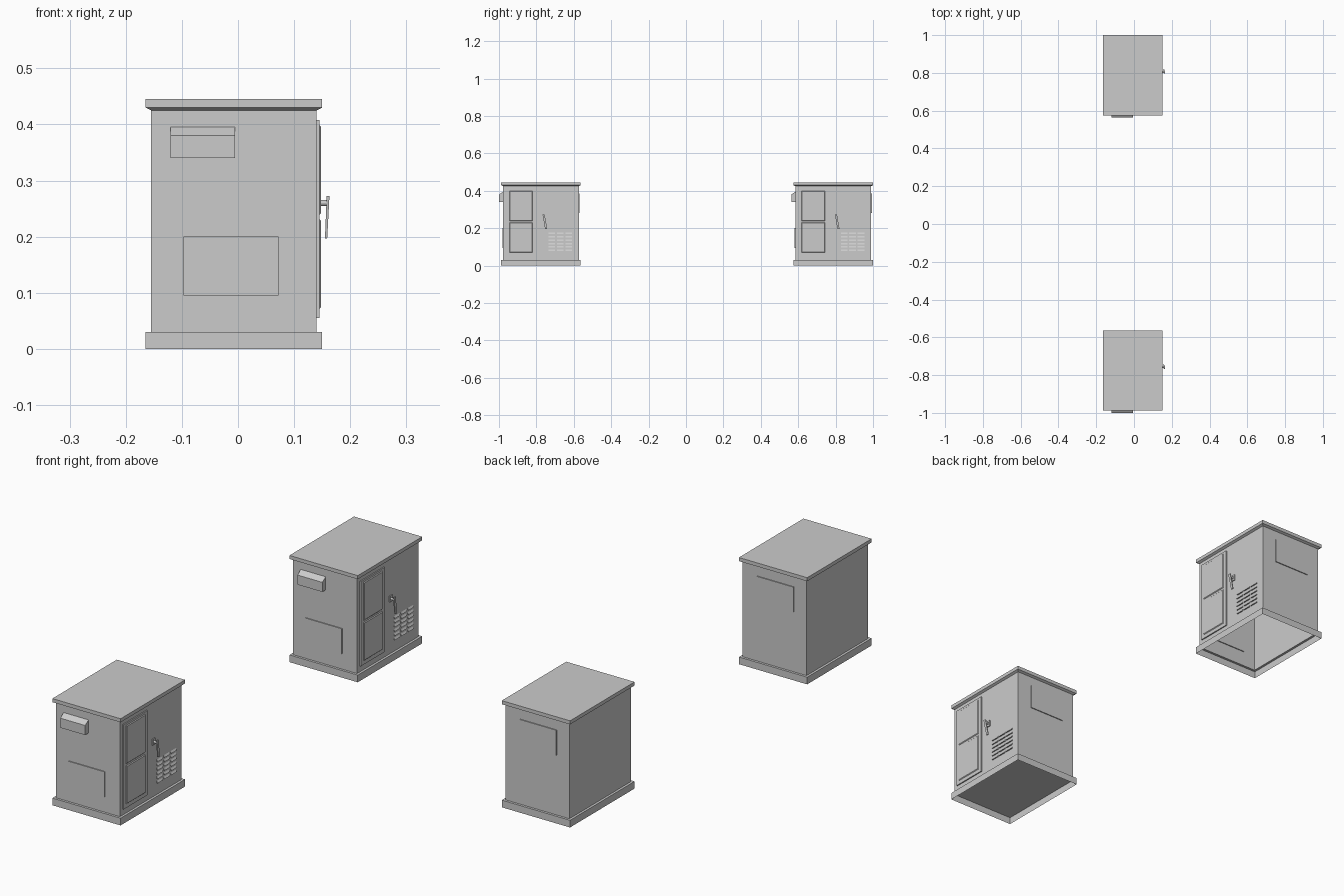
import bpy, bmesh
from mathutils import Vector, Matrix

cube = bpy.data.objects.get("Cube")
if cube:
    bpy.data.objects.remove(cube, do_unlink=True)

grey = bpy.data.materials.new("painted_grey_metal")
grey.use_nodes = True
GREY = (0.6, 0.6, 0.6, 1)
grey.diffuse_color = GREY
grey.node_tree.nodes["Principled BSDF"].inputs["Base Color"].default_value = GREY

# Outer footprint of roof and skirt, relative to each cabinet's centre
X0, X1, HALF_Y = -0.165, 0.15, 0.2125
LIP = 0.01
WALL_X, WALL_Y = X1 - LIP, HALF_Y - LIP


def finish(name, bm, centre_y, recalc=True):
    if recalc:
        bmesh.ops.recalc_face_normals(bm, faces=bm.faces)
    mesh = bpy.data.meshes.new(name)
    bm.to_mesh(mesh)
    bm.free()
    mesh.materials.append(grey)
    obj = bpy.data.objects.new(name, mesh)
    obj.location.y = centre_y
    bpy.context.collection.objects.link(obj)
    return obj


def shell(name, profile, centre_y, cap_top=False, cap_bottom=False):
    """Rectangular sheet-metal shell from (inset, height) rings, bottom to top."""
    bm = bmesh.new()
    rings = []
    for d, z in profile:
        x0, x1, y = X0 + d, X1 - d, HALF_Y - d
        rings.append([bm.verts.new((px, py, z)) for px, py in
                      ((x0, -y), (x1, -y), (x1, y), (x0, y))])
    for a, b in zip(rings, rings[1:]):
        for i in range(4):
            j = (i + 1) % 4
            bm.faces.new((a[i], a[j], b[j], b[i]))
    if cap_top:
        bm.faces.new(rings[-1])
    if cap_bottom:
        bm.faces.new(rings[0][::-1])
    return finish(name, bm, centre_y, recalc=False)


def box(name, lo, hi, centre_y, taper=0):
    """Box between two corners; taper slopes the edges of its +x face."""
    bm = bmesh.new()
    lo, hi = Vector(lo), Vector(hi)
    size, mid = hi - lo, (lo + hi) / 2
    bmesh.ops.create_cube(bm, size=1)
    for v in bm.verts:
        outer = v.co.x > 0
        v.co = mid + v.co * size
        if outer and taper:
            v.co.y += taper if v.co.y < mid.y else -taper
            v.co.z += taper if v.co.z < mid.z else -taper
    return finish(name, bm, centre_y)


def add_prism(bm, points, step):
    """Closed prism: a polygon swept along a vector."""
    near = [bm.verts.new(p) for p in points]
    far = [bm.verts.new(Vector(p) + Vector(step)) for p in points]
    bm.faces.new(near)
    bm.faces.new(far[::-1])
    for i in range(len(near)):
        j = (i + 1) % len(near)
        bm.faces.new((near[i], far[i], far[j], near[j]))


def cabinet(label, cy, floor):
    # Skirt, walls and roof
    shell(label + "_base_skirt", [(0, 0), (0, 0.03), (LIP, 0.03)], cy)
    shell(label + "_walls", [(LIP, 0.03), (LIP, 0.425)], cy, cap_bottom=floor)
    shell(label + "_roof", [(LIP, 0.425), (0, 0.43), (0, 0.445)], cy, cap_top=True)

    # Cover plates on the front and back walls
    for side, s, z in (("front", -1, 0.095), ("back", 1, 0.28)):
        y = s * WALL_Y
        box(f"{label}_{side}_cover_plate", (-0.097, y - 0.004, z),
            (0.072, y + 0.004, z + 0.105), cy)

    # Vent hood with sloping top
    bm = bmesh.new()
    y = -WALL_Y
    add_prism(bm, [(-0.12, y, 0.34), (-0.12, y - 0.022, 0.34),
                   (-0.12, y - 0.022, 0.38), (-0.12, y, 0.395)], (0.115, 0, 0))
    finish(label + "_vent_hood", bm, cy)

    # Door with two raised panels
    box(label + "_door", (WALL_X, -0.185, 0.055), (0.145, -0.028, 0.408), cy)
    for part, z in (("lower", 0.07), ("upper", 0.238)):
        box(f"{label}_door_{part}_panel", (0.144, -0.17, z),
            (0.148, -0.043, z + 0.162), cy, taper=0.004)

    # Louvres, sloping outwards towards the bottom
    bm = bmesh.new()
    for col in range(3):
        for row in range(6):
            y, z = 0.04 + col * 0.045, 0.078 + row * 0.018
            add_prism(bm, [(WALL_X, y, z), (WALL_X + 0.005, y, z),
                           (WALL_X, y, z + 0.008)], (0, 0.036, 0))
    finish(label + "_louvres", bm, cy)

    # Handle: mounting plate, spindle and hanging lever
    box(label + "_handle_plate", (WALL_X, 0.009, 0.247), (0.144, 0.025, 0.273), cy)
    bm = bmesh.new()
    bmesh.ops.create_cone(bm, cap_ends=True, segments=12, radius1=0.005,
                          radius2=0.005, depth=0.02,
                          matrix=Matrix.Translation((0.151, 0.017, 0.26))
                          @ Matrix.Rotation(1.5708, 4, "Y"))
    finish(label + "_handle_spindle", bm, cy)
    bm = bmesh.new()
    add_prism(bm, [(0.158, 0.009, 0.272), (0.163, 0.009, 0.272),
                   (0.159, 0.022, 0.197), (0.155, 0.022, 0.197)], (0, 0.011, 0))
    finish(label + "_handle_lever", bm, cy)


cabinet("front_cabinet", -0.7755, floor=True)
cabinet("rear_cabinet", 0.7875, floor=False)
